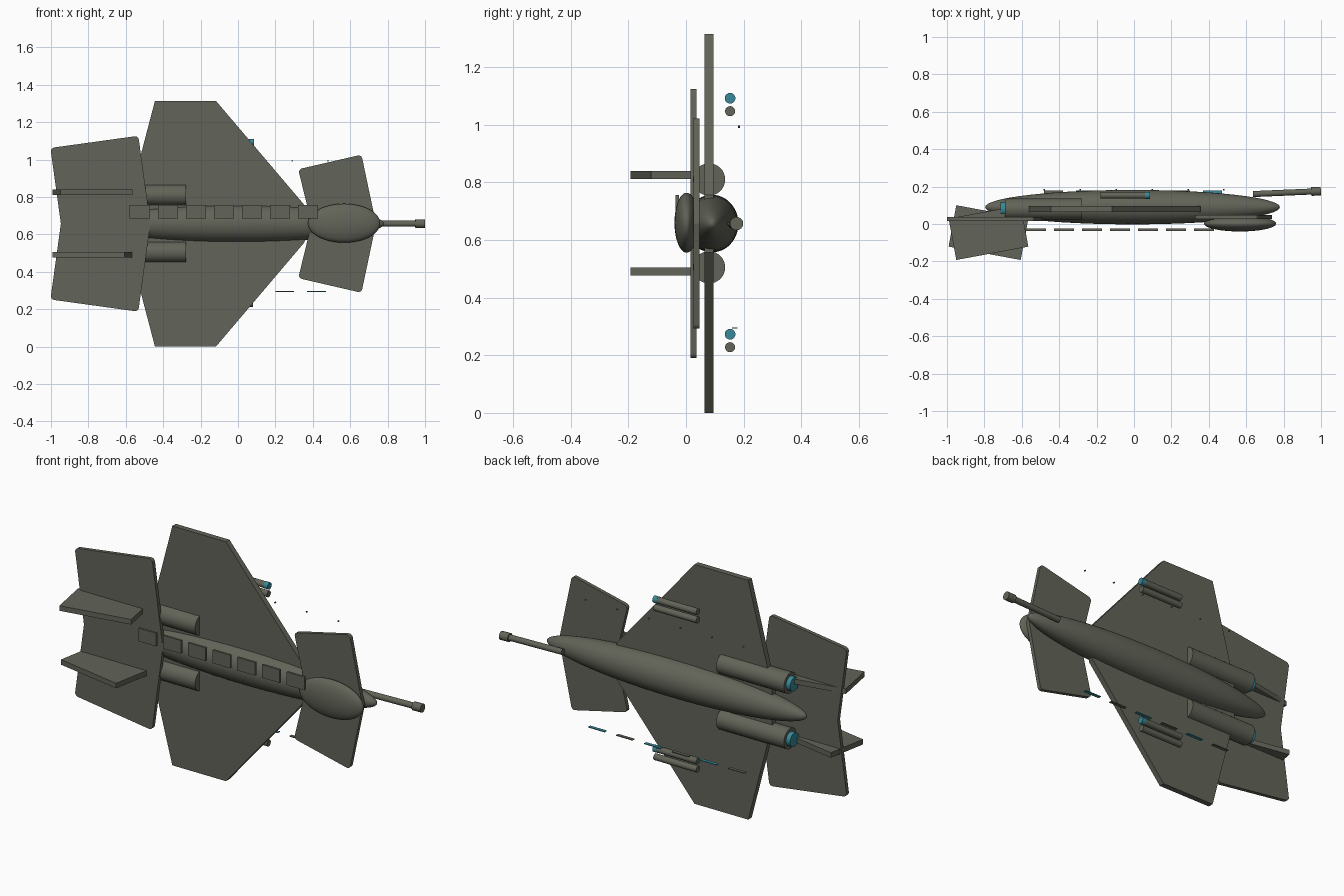
import bpy, bmesh, math
from mathutils import Vector, Matrix

if "Cube" in bpy.data.objects:
    bpy.data.objects.remove(bpy.data.objects["Cube"])

CZ = 0.657  # centre line height


def material(name, rgb):
    m = bpy.data.materials.new(name)
    m.diffuse_color = (*rgb, 1)
    m.use_nodes = True
    m.node_tree.nodes["Principled BSDF"].inputs["Base Color"].default_value = m.diffuse_color
    return m


OLIVE = material("olive grey", (0.122, 0.127, 0.098))
TEAL = material("teal", (0.04, 0.25, 0.32))


def finish(bm, name, mat, smooth=False):
    bmesh.ops.recalc_face_normals(bm, faces=bm.faces)
    me = bpy.data.meshes.new(name)
    bm.to_mesh(me)
    bm.free()
    me.materials.append(mat)
    ob = bpy.data.objects.new(name, me)
    bpy.context.collection.objects.link(ob)
    if smooth:
        bpy.ops.object.select_all(action='DESELECT')
        ob.select_set(True)
        bpy.context.view_layer.objects.active = ob
        bpy.ops.object.shade_smooth_by_angle(angle=math.radians(35))
    return ob


def plate(name, pts, y0, y1, round_x=None, mat=OLIVE):
    """Outline in the x-z plane, thick in y; corners far from the centre line rounded."""
    bm = bmesh.new()
    f = bm.faces.new([bm.verts.new((x, y0, z)) for x, z in pts])
    ext = bmesh.ops.extrude_face_region(bm, geom=[f])
    for v in ext["geom"]:
        if isinstance(v, bmesh.types.BMVert):
            v.co.y = y1
    if round_x:
        es = [e for e in bm.edges
              if abs(e.verts[0].co.y - e.verts[1].co.y) > 1e-4 and abs(e.verts[0].co.z - CZ) > 0.15]
        bmesh.ops.bevel(bm, geom=es, offset=round_x, segments=4, profile=0.5, affect='EDGES')
    return finish(bm, name, mat)


def mirrored(pts):
    return pts + [(x, 2 * CZ - z) for x, z in reversed(pts)]


def ellipsoid(name, centre, radii, segs=48, rings=32):
    bm = bmesh.new()
    bmesh.ops.create_uvsphere(bm, u_segments=segs, v_segments=rings, radius=1)
    bm.transform(Matrix.Translation(centre) @ Matrix.Diagonal((*radii, 1))
                 @ Matrix.Rotation(math.pi / 2, 4, 'Y'))
    return finish(bm, name, OLIVE, True)


def rod(name, a, b, r, mat=OLIVE, segs=32):
    a, b = Vector(a), Vector(b)
    bm = bmesh.new()
    bmesh.ops.create_cone(bm, cap_ends=True, segments=segs, radius1=r, radius2=r, depth=(b - a).length)
    bm.transform(Matrix.Translation((a + b) / 2) @ (b - a).to_track_quat('Z', 'Y').to_matrix().to_4x4())
    return finish(bm, name, mat, True)


def box(name, centre, size, rot_z=0, mat=OLIVE):
    bm = bmesh.new()
    bmesh.ops.create_cube(bm, size=1)
    bm.transform(Matrix.Translation(centre) @ Matrix.Rotation(rot_z, 4, 'Z') @ Matrix.Diagonal((*size, 1)))
    return finish(bm, name, mat)


# Body and canopy
ellipsoid("fuselage", (-0.008, 0.09, CZ), (0.788, 0.092, 0.1))
ellipsoid("canopy", (0.567, 0.002, 0.66), (0.193, 0.042, 0.104))

# Main wing, nose canards, tailplane
plate("main_wing", mirrored([(-0.59, 0.757), (-0.444, 1.314), (-0.118, 1.314), (0.355, 0.757)]), 0.064, 0.095)
plate("canards", mirrored([(0.393, CZ), (0.322, 0.948), (0.66, 1.026), (0.738, CZ)]), 0.026, 0.047, 0.02)
plate("tailplane", [(-1.003, 1.062), (-0.533, 1.127), (-0.468, CZ), (-0.533, 0.187),
                    (-1.003, 0.252), (-0.947, CZ)], 0.016, 0.037, 0.02)

# Twin fins, leaning opposite ways
box("upper_fin", (-0.778, -0.046, 0.825), (0.392, 0.225, 0.028), math.radians(10.5))
box("lower_fin", (-0.778, -0.046, 0.491), (0.392, 0.225, 0.028), math.radians(-10.5))

# Engines with glowing nozzles
for side, z in (("upper", 0.81), ("lower", 0.505)):
    rod(side + "_engine", (-0.69, 0.08, z), (-0.278, 0.08, z), 0.056)
    rod(side + "_nozzle", (-0.715, 0.08, z), (-0.689, 0.08, z), 0.038, TEAL)

# Nose gun
rod("gun_barrel", (0.636, 0.16, CZ), (0.96, 0.174, CZ), 0.016)
rod("gun_muzzle", (0.948, 0.1735, CZ), (0.999, 0.1755, CZ), 0.023)

# Missile pairs, one of each with a teal tip
for i, z in enumerate((1.092, 1.047, 0.273, 0.228)):
    rod(f"missile_{i}", (-0.18, 0.153, z), (0.08, 0.153, z), 0.0175, segs=20)
    if i % 2 == 0:
        rod(f"missile_tip_{i}", (0.06, 0.153, z), (0.085, 0.153, z), 0.0185, TEAL, 20)

# Spine panels along the front
for i in range(7):
    box(f"spine_panel_{i}", (-0.525 + 0.15 * i, -0.031, 0.72), (0.108, 0.012, 0.072))

# Marker strips and small studs along the back
for i in range(6):
    box(f"marker_strip_{i}", (0.42 - 0.17 * i, 0.169, 0.295), (0.1, 0.018, 0.004),
        mat=OLIVE if i % 2 else TEAL)
    rod(f"stud_{i}", (0.481 - 0.192 * i, 0.180, 0.993), (0.481 - 0.192 * i, 0.188, 0.993), 0.004, segs=8)
